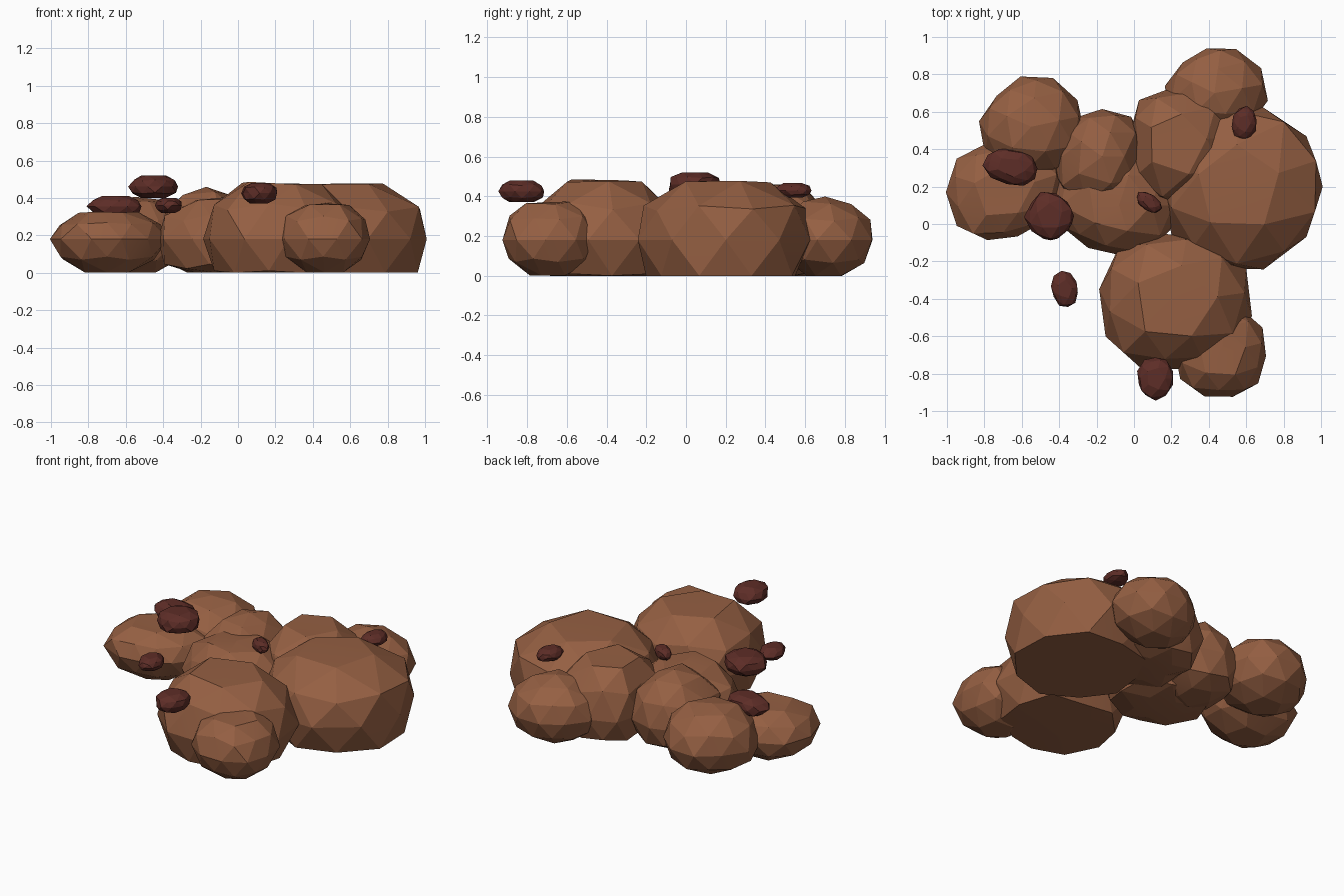
import bpy, bmesh, math, random

if "Cube" in bpy.data.objects:
    bpy.data.objects.remove(bpy.data.objects["Cube"])

random.seed(4)


def material(name, rgb):
    m = bpy.data.materials.new(name)
    m.diffuse_color = (*rgb, 1)
    m.use_nodes = True
    m.node_tree.nodes["Principled BSDF"].inputs["Base Color"].default_value = m.diffuse_color
    return m


BROWN = material("brown earth", (0.30, 0.115, 0.055))
DARK = material("dark red stone", (0.11, 0.026, 0.020))


def finish(name, bm, mat):
    me = bpy.data.meshes.new(name)
    bmesh.ops.recalc_face_normals(bm, faces=bm.faces)
    bm.to_mesh(me)
    bm.free()
    ob = bpy.data.objects.new(name, me)
    bpy.context.collection.objects.link(ob)
    me.materials.append(mat)
    bpy.ops.object.select_all(action='DESELECT')
    ob.select_set(True)
    bpy.context.view_layer.objects.active = ob
    bpy.ops.object.shade_smooth_by_angle(angle=math.radians(10))
    return ob


def clod(name, cx, cy, top, depth, radii, turn=0, steep=0, cap=1.0, mid=0.18):
    """Faceted lump cut flat at the ground; radii = plan outline every 45 degrees.
    steep makes the wall on the +x side more upright, cap flattens the top."""
    bm = bmesh.new()
    bmesh.ops.create_icosphere(bm, subdivisions=2, radius=1)
    for v in bm.verts:
        x, y, s = v.co
        a = (math.atan2(y, x) + math.radians(turn)) % math.tau
        t = a / (math.pi / 4)
        i = int(t) % 8
        f = t - int(t)
        r = radii[i] * (1 - f) + radii[(i + 1) % 8] * f
        c = math.hypot(x, y)
        e = 1.0 if s > 0 else 1.4
        if s < 0.7:
            e -= steep * max(0, math.cos(a))
        r *= 1.02 * c ** e
        if s > 0.01:
            z = mid + (top - mid) * min(1, s * cap) + random.uniform(-.012, .006)
            r *= random.uniform(.97, 1.04)
        else:
            z = max(0, mid + depth * s)
        v.co = (cx + r * math.cos(a), cy + r * math.sin(a), z)
    return finish(name, bm, BROWN)


def pebble(name, loc, size, turn):
    """Small flattened dark stone."""
    bm = bmesh.new()
    bmesh.ops.create_icosphere(bm, subdivisions=2, radius=1)
    ca, sa = math.cos(math.radians(turn)), math.sin(math.radians(turn))
    for v in bm.verts:
        k = random.uniform(0.95, 1.1)
        x, y = v.co.x * size[0] * k, v.co.y * size[1] * k
        z = max(-.85, min(.85, v.co.z)) / .85 * size[2]
        v.co = (loc[0] + x * ca - y * sa, loc[1] + x * sa + y * ca, loc[2] + z)
    return finish(name, bm, DARK)


# main heap of earth lumps
clod("right_clod", .55, .20, .48, .42, (.45, .45, .43, .42, .40, .43, .46, .45), 18, .9, 1.15)
clod("back_right_clod", .43, .70, .40, .22, (.29, .27, .24, .23, .27, .25, .22, .25), 10)
clod("back_middle_clod", .22, .44, .47, .30, (.32, .32, .28, .29, .22, .32, .34, .34), 5, 0, 1.15)
clod("middle_left_clod", -.17, .36, .47, .26, (.22, .26, .25, .25, .24, .30, .30, .25))
clod("back_left_clod", -.55, .52, .40, .22, (.28, .28, .28, .24, .28, .28, .26, .29), 12, 0, 1.1)
clod("left_clod", -.70, .17, .33, .21, (.32, .33, .25, .30, .30, .30, .24, .25), 18, 0, 1.1)
clod("centre_clod", -.08, .10, .40, .30, (.32, .32, .32, .36, .36, .28, .26, .30), 0, 0, 1.1)
clod("front_clod", .22, -.42, .48, .38, (.42, .41, .35, .42, .40, .41, .35, .37), 8, 0, 1.2)
clod("front_right_clod", .47, -.69, .37, .21, (.23, .26, .25, .25, .25, .26, .23, .25), 14, 0, 1.2)

# scattered dark stones
pebble("left_stone", (-.655, .305, .355), (.145, .095, .055), -15)
pebble("upper_stone", (-.45, .04, .46), (.125, .13, .06), 20)
pebble("floating_stone", (-.37, -.35, .36), (.07, .093, .04), 10)
pebble("front_stone", (.115, -.825, .425), (.095, .115, .055), 0)
pebble("right_stone", (.59, .54, .43), (.065, .09, .037), -8)
pebble("centre_stone", (.08, .115, .41), (.075, .045, .035), -35)
